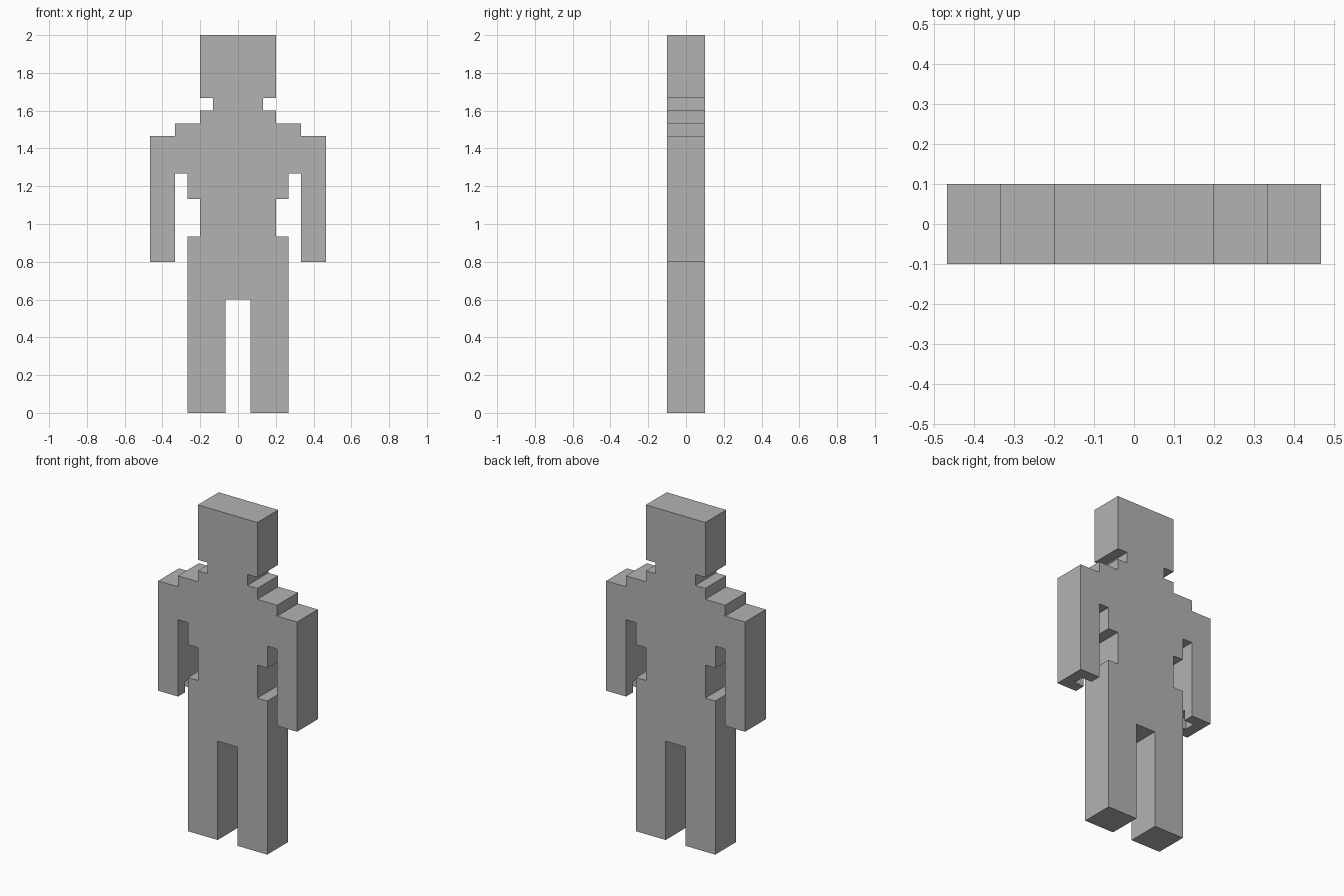
import bpy
import bmesh

UNIT = 2 / 30      # the figure is 30 blocks tall
HALF_DEPTH = 1.5   # in blocks

cube = bpy.data.objects.get("Cube")
if cube:
    bpy.data.objects.remove(cube, do_unlink=True)

grey = bpy.data.materials.new("plain grey")
grey.use_nodes = True
colour = (0.45, 0.45, 0.45, 1)
grey.diffuse_color = colour
grey.node_tree.nodes["Principled BSDF"].inputs["Base Color"].default_value = colour


def extrude_outline(name, outline, half_depth):
    """Extrude an (x, z) outline, given in blocks, along y."""
    bm = bmesh.new()
    face = bm.faces.new([bm.verts.new((x * UNIT, -half_depth * UNIT, z * UNIT))
                         for x, z in outline])
    result = bmesh.ops.extrude_face_region(bm, geom=[face])
    moved = [v for v in result["geom"] if isinstance(v, bmesh.types.BMVert)]
    bmesh.ops.translate(bm, verts=moved, vec=(0, 2 * half_depth * UNIT, 0))
    bmesh.ops.recalc_face_normals(bm, faces=bm.faces)
    mesh = bpy.data.meshes.new(name)
    bm.to_mesh(mesh)
    bm.free()
    mesh.materials.append(grey)
    obj = bpy.data.objects.new(name, mesh)
    bpy.context.collection.objects.link(obj)
    return obj


# Left half of the figure, from the crotch round to the top of the head
leg = [(1, 9), (1, 0), (4, 0), (4, 14)]
waist = [(3, 14), (3, 17), (4, 17), (4, 19)]
arm = [(5, 19), (5, 12), (7, 12), (7, 22)]
shoulder = [(5, 22), (5, 23), (3, 23), (3, 24)]
head = [(2, 24), (2, 25), (3, 25), (3, 30)]
half = leg + waist + arm + shoulder + head
outline = half + [(-x, z) for x, z in reversed(half)]
figure = extrude_outline("block_figure", outline, HALF_DEPTH)

# Grip notch in the inner side of each hand
for side in (-1, 1):
    notch = [(4.5 * side, 11), (6 * side, 11), (6 * side, 13), (4.5 * side, 13)]
    cutter = extrude_outline("hand_notch_cutter", notch, 0.5)
    cutter.hide_render = True
    cut = figure.modifiers.new("hand_notch", 'BOOLEAN')
    cut.operation = 'DIFFERENCE'
    cut.solver = 'EXACT'
    cut.object = cutter
    bpy.context.view_layer.objects.active = figure
    bpy.ops.object.modifier_apply(modifier=cut.name)
    bpy.data.objects.remove(cutter, do_unlink=True)
